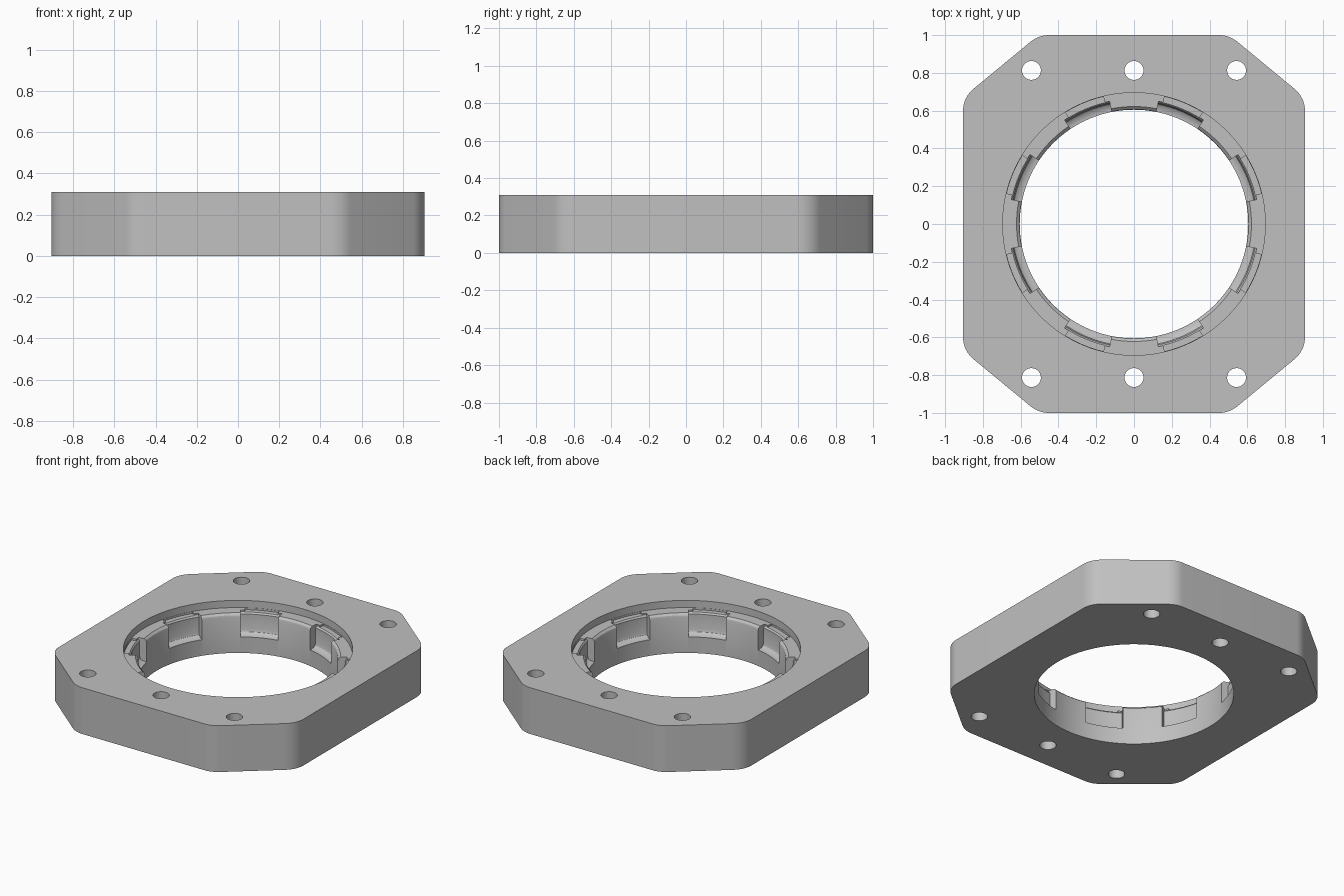
import bpy, bmesh, math
from mathutils import Vector

if "Cube" in bpy.data.objects:
    bpy.data.objects.remove(bpy.data.objects["Cube"], do_unlink=True)

HEIGHT = 0.31
BORE_R, LIP_R, POCKET_R = 0.605, 0.695, 0.652
FLOOR_Z = 0.262

metal = bpy.data.materials.new("Plain grey")
metal.use_nodes = True
GREY = (0.53, 0.53, 0.53, 1)
metal.diffuse_color = GREY
metal.node_tree.nodes["Principled BSDF"].inputs["Base Color"].default_value = GREY


def make_object(name, bm):
    bmesh.ops.remove_doubles(bm, verts=bm.verts, dist=1e-5)
    bmesh.ops.recalc_face_normals(bm, faces=bm.faces)
    mesh = bpy.data.meshes.new(name)
    bm.to_mesh(mesh)
    bm.free()
    mesh.materials.append(metal)
    obj = bpy.data.objects.new(name, mesh)
    bpy.context.collection.objects.link(obj)
    return obj


def sweep(bm, profile, start, end, steps):
    """Turn a closed (radius, z) profile about z between two angles."""
    full = abs(end - start) >= 360
    rings = []
    for i in range(steps if full else steps + 1):
        a = math.radians(start + (end - start) * i / steps)
        rings.append([bm.verts.new((r * math.cos(a), r * math.sin(a), z)) for r, z in profile])
    pairs = list(zip(rings, rings[1:])) + ([(rings[-1], rings[0])] if full else [])
    n = len(profile)
    for a, b in pairs:
        for j in range(n):
            k = (j + 1) % n
            if full and profile[j][0] == 0 and profile[k][0] == 0:
                continue
            bm.faces.new((a[j], a[k], b[k], b[j]))
    if not full:
        bm.faces.new(rings[0])
        bm.faces.new(rings[-1])


def rounded(points, radius, steps=8):
    """Round each corner of a convex outline with a tangent arc."""
    out = []
    for i, p in enumerate(points):
        to_a = (points[i - 1] - p).normalized()
        to_b = (points[(i + 1) % len(points)] - p).normalized()
        half = to_a.angle(to_b) / 2
        centre = p + (to_a + to_b).normalized() * radius / math.sin(half)
        s = p + to_a * radius / math.tan(half) - centre
        e = p + to_b * radius / math.tan(half) - centre
        out += [centre + s.lerp(e, t / steps).normalized() * radius for t in range(steps + 1)]
    return out


def cut(target, cutter):
    cutter.hide_render = True
    mod = target.modifiers.new("Cut", "BOOLEAN")
    mod.operation, mod.solver, mod.object = "DIFFERENCE", "EXACT", cutter
    bpy.context.view_layer.objects.active = target
    bpy.ops.object.modifier_apply(modifier=mod.name)
    bpy.data.objects.remove(cutter, do_unlink=True)


# Plate with chamfered, rounded corners
quarter = [Vector((0.905, 0.67)), Vector((0.505, 1.0))]
corners = quarter + [Vector((-p.x, p.y)) for p in reversed(quarter)]
corners += [-p for p in corners]
bm = bmesh.new()
base = bm.faces.new([bm.verts.new((p.x, p.y, 0)) for p in rounded(corners, 0.15)])
top = bmesh.ops.extrude_face_region(bm, geom=[base])
bmesh.ops.translate(bm, vec=(0, 0, HEIGHT),
                    verts=[v for v in top["geom"] if isinstance(v, bmesh.types.BMVert)])
plate = make_object("mounting_plate", bm)

# Central bore with stepped top and softened inner rim
bm = bmesh.new()
sweep(bm, [(0, -0.1), (BORE_R, -0.1), (BORE_R, 0.237), (0.609, 0.25), (0.622, FLOOR_Z),
           (LIP_R, FLOOR_Z), (LIP_R, 0.5), (0, 0.5)], 0, 360, 128)
cut(plate, make_object("bore_cutter", bm))

# Eight pockets around the bore, with filleted floors
bm = bmesh.new()
for i in range(8):
    mid = 22.5 + 45 * i
    sweep(bm, [(0.5, 0.108), (0.612, 0.108), (0.635, 0.114), (0.647, 0.124), (POCKET_R, 0.14),
               (POCKET_R, 0.24), (0.662, 0.252), (0.662, 0.5), (0.5, 0.5)],
          mid - 11.2, mid + 11.2, 8)
cut(plate, make_object("pocket_cutter", bm))

# Shallow slots behind the pockets
bm = bmesh.new()
for i in range(8):
    mid = 22.5 + 45 * i
    sweep(bm, [(0.64, 0.25), (0.693, 0.25), (0.693, 0.4), (0.64, 0.4)], mid - 9, mid + 9, 8)
cut(plate, make_object("slot_cutter", bm))

# Six bolt holes
bm = bmesh.new()
for x in (-0.543, 0, 0.543):
    for y in (-0.813, 0.813):
        made = bmesh.ops.create_cone(bm, cap_ends=True, segments=32,
                                     radius1=0.05, radius2=0.05, depth=1)
        bmesh.ops.translate(bm, verts=made["verts"], vec=(x, y, 0.2))
cut(plate, make_object("bolt_hole_cutter", bm))

bpy.ops.object.select_all(action="DESELECT")
plate.select_set(True)
bpy.context.view_layer.objects.active = plate
bpy.ops.object.shade_smooth_by_angle(angle=math.radians(30))
